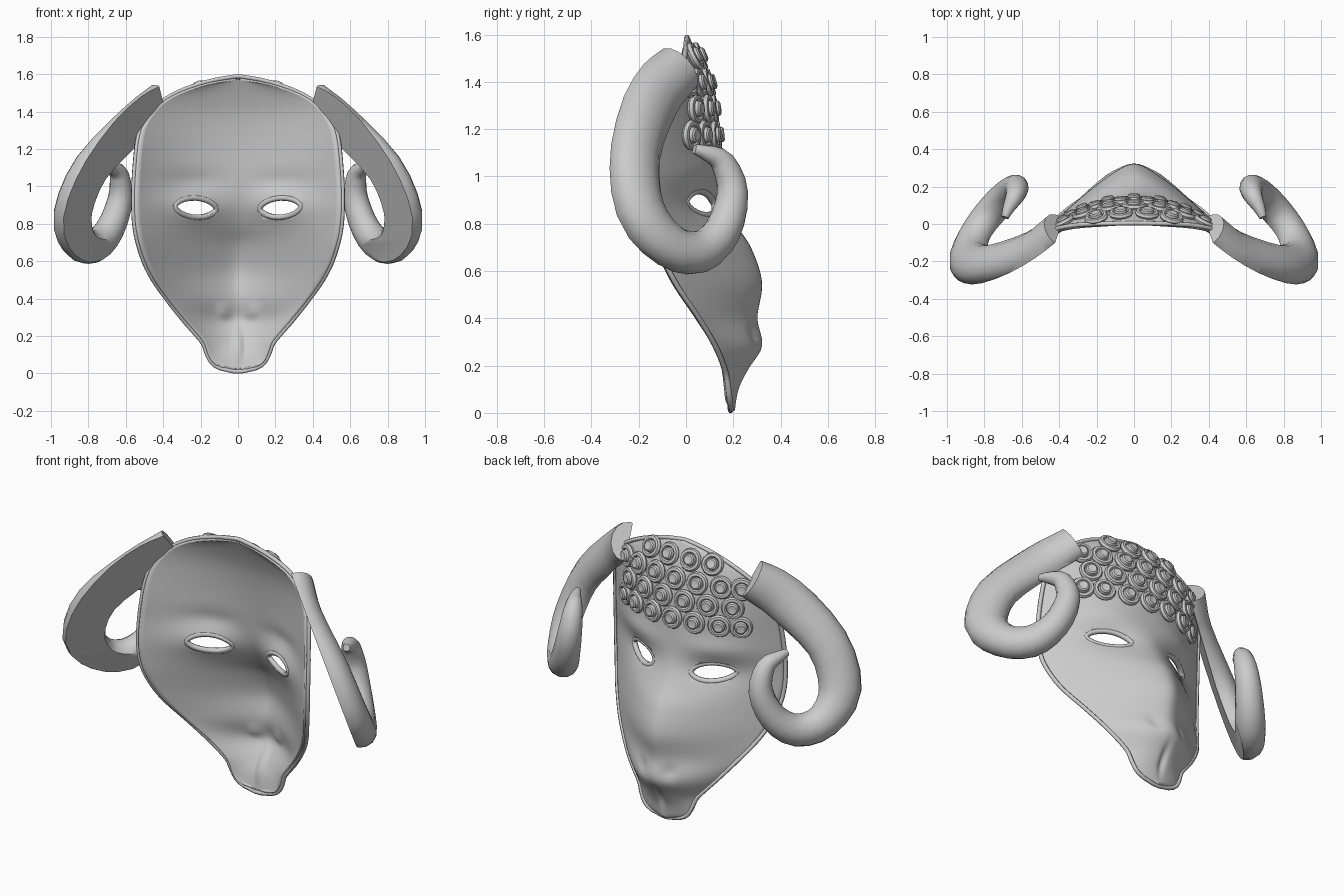
import bpy, bmesh, math
from mathutils import Vector, Matrix

if "Cube" in bpy.data.objects:
    bpy.data.objects.remove(bpy.data.objects["Cube"])


def interp(keys, t):
    """Smooth (hermite) interpolation of rows (t, v0, v1, ...)"""
    t = min(max(t, keys[0][0]), keys[-1][0])
    i = 0
    while i < len(keys) - 2 and t > keys[i + 1][0]:
        i += 1
    n = len(keys)

    def slope(k, c):
        a, b = keys[max(k - 1, 0)], keys[min(k + 1, n - 1)]
        return (b[c] - a[c]) / (b[0] - a[0])
    a, b = keys[i], keys[i + 1]
    h = b[0] - a[0]
    s = (t - a[0]) / h
    return [(2*s**3 - 3*s*s + 1)*a[c] + (s**3 - 2*s*s + s)*h*slope(i, c)
            + (3*s*s - 2*s**3)*b[c] + (s**3 - s*s)*h*slope(i + 1, c)
            for c in range(1, len(a))]


def finish(name, bm, angle=40):
    me = bpy.data.meshes.new(name)
    bm.to_mesh(me)
    bm.free()
    ob = bpy.data.objects.new(name, me)
    bpy.context.collection.objects.link(ob)
    bpy.ops.object.select_all(action='DESELECT')
    ob.select_set(True)
    bpy.context.view_layer.objects.active = ob
    bpy.ops.object.shade_smooth_by_angle(angle=math.radians(angle))
    return ob


def tube(name, pts, radius):
    cu = bpy.data.curves.new(name, 'CURVE')
    cu.dimensions = '3D'
    cu.bevel_depth = radius
    cu.bevel_resolution = 1
    sp = cu.splines.new('POLY')
    sp.points.add(len(pts) - 1)
    for p, co in zip(sp.points, pts):
        p.co = (*co, 1)
    sp.use_cyclic_u = True
    ob = bpy.data.objects.new(name, cu)
    bpy.context.collection.objects.link(ob)
    return ob


# Mask outline: z, half width
WIDTH = [(0.01, .02), (.025, .09), (.05, .135), (.1, .165), (.16, .188), (.2, .22), (.28, .29),
         (.4, .385), (.5, .455), (.6, .505), (.75, .548), (.9, .56), (1.1, .553), (1.3, .525),
         (1.4, .465), (1.46, .4), (1.51, .31), (1.55, .2), (1.575, .1), (1.588, .015)]
# Mask depth: z, rim y, centre y, section exponent
DEPTH = [(0, .19, .205, 2), (.1, .18, .225, 2), (.18, .165, .265, 1.9), (.28, .125, .322, 1.7),
         (.4, .055, .302, 1.35), (.55, -.045, .322, 1.25), (.7, -.115, .275, 1.3),
         (.8, -.135, .21, 1.4), (.9, -.14, .16, 1.5), (1.0, -.135, .14, 1.9), (1.17, -.115, .125, 2.1),
         (1.3, -.085, .11, 2.1), (1.4, -.045, .09, 2.1), (1.5, -.008, .055, 2), (1.59, .005, .015, 2)]


def face_y(x, z):
    w = interp(WIDTH, z)[0]
    rim, front, p = interp(DEPTH, z)
    u = min(abs(x) / w, 1)
    e = .08
    f = 1 - ((u*u + e*e)**(p/2) - e**p) / ((1 + e*e)**(p/2) - e**p)
    y = rim + (front - rim) * f

    def bump(cx, cz, rx, rz, h):
        return h * math.exp(-((abs(x) - cx)/rx)**2 - ((z - cz)/rz)**2)
    y += bump(.24, .89, .12, .07, -.02) + bump(.25, 1.03, .16, .05, .015)
    y += bump(.085, .33, .035, .03, -.016) + bump(0, .15, .02, .07, -.018)
    return y


# Mask shell
ROWS, COLS = 64, 48
z0, z1 = .01, 1.588
zs = [z0 + (z1 - z0) * (.6*i/ROWS + .4*(1 - math.cos(math.pi*i/ROWS))/2) for i in range(ROWS + 1)]
bm = bmesh.new()
grid = []
for z in zs:
    w = interp(WIDTH, z)[0]
    xs = [w * (2*j/COLS - 1) for j in range(COLS + 1)]
    grid.append([bm.verts.new((x, face_y(x, z), z)) for x in xs])
for i in range(ROWS):
    for j in range(COLS):
        bm.faces.new((grid[i][j], grid[i+1][j], grid[i+1][j+1], grid[i][j+1]))
rim_pts = [r[0].co.copy() for r in grid] + [r[-1].co.copy() for r in reversed(grid)]
mask = finish("mask_shell", bm, 50)
sol = mask.modifiers.new("thickness", 'SOLIDIFY')
sol.thickness = .022
sol.offset = -1
bpy.ops.object.modifier_apply(modifier="thickness")
tube("mask_rim", rim_pts, .012)

# Eye openings with raised lids
N = 24
for side in (-1, 1):
    ring = []
    for k in range(N):
        a = 2 * math.pi * k / N
        s = math.sin(a)
        ring.append((side*(.228 + .112*math.cos(a)), .887 + .052*s*abs(s)**.2 + .006*math.cos(a)))
    bm = bmesh.new()
    lo = [bm.verts.new((x, -.4, z)) for x, z in ring]
    hi = [bm.verts.new((x, .5, z)) for x, z in ring]
    bm.faces.new(lo)
    bm.faces.new(hi[::-1])
    for k in range(N):
        m = (k + 1) % N
        bm.faces.new((lo[k], hi[k], hi[m], lo[m]))
    bmesh.ops.recalc_face_normals(bm, faces=bm.faces)
    cutter = finish("eye_cutter", bm)
    cut = mask.modifiers.new("eye", 'BOOLEAN')
    cut.operation = 'DIFFERENCE'
    cut.solver = 'EXACT'
    cut.object = cutter
    bpy.context.view_layer.objects.active = mask
    bpy.ops.object.modifier_apply(modifier="eye")
    bpy.data.objects.remove(cutter)
    tube("eyelid", [(x, face_y(x, z) - .012, z) for x, z in ring], .016)

# Wool curls on the forehead: lathed rosettes laid along the surface
PROFILE = [(.056, -.012), (.065, .008), (.058, .022), (.044, .024), (.036, .014),
           (.032, .032), (.024, .038), (.008, .036)]
CURLS = [(1.505, [.07, .2]), (1.395, [0, .135, .27, .375]),
         (1.285, [.07, .205, .335]), (1.175, [0, .135, .27, .375])]
SEG = 14
bm = bmesh.new()
for cz, row in CURLS:
    for cx in row + [-x for x in row if x > 0]:
        d = .04
        dx = (face_y(cx + d, cz) - face_y(cx - d, cz)) / (2*d)
        dz = (face_y(cx, cz + d) - face_y(cx, cz - d)) / (2*d)
        nrm = Vector((-dx, 1, -dz)).normalized()
        mat = Matrix.Translation((cx, face_y(cx, cz), cz)) @ nrm.to_track_quat('Z', 'Y').to_matrix().to_4x4()
        prev = None
        for r, h in PROFILE:
            loop = [bm.verts.new(mat @ Vector((r*math.cos(2*math.pi*k/SEG),
                                               r*math.sin(2*math.pi*k/SEG), h))) for k in range(SEG)]
            if prev:
                for k in range(SEG):
                    m = (k + 1) % SEG
                    bm.faces.new((prev[k], prev[m], loop[m], loop[k]))
            else:
                bm.faces.new(loop[::-1])
            prev = loop
        bm.faces.new(prev)
finish("wool_curls", bm)

# Horns: tapering spiral tube, sliced flat on the inner back side
# step, x, y, z, radius, depth ratio
HORN = [(0, .41, -.03, 1.455, .11, .8), (1, .545, -.145, 1.33, .128, .75), (2, .78, -.215, 1.1, .118, .75),
        (3, .88, -.195, .86, .118, .8), (4, .855, -.075, .71, .098, .9), (5, .77, .055, .68, .09, .95),
        (6, .685, .155, .77, .078, 1), (7, .63, .197, .93, .067, 1), (8, .635, .155, 1.06, .052, 1),
        (9, .67, .085, 1.1, .033, 1), (10, .69, .035, 1.115, .02, 1)]
plane_n = Vector((-.7, -.66, -.33)).normalized()
bm = bmesh.new()
STEP, SIDES = 3, 14
prev = None
for i in range(10*STEP + 1):
    t = i / STEP
    x, y, z, r, q = interp(HORN, t)
    a, b = interp(HORN, t - .1), interp(HORN, t + .1)
    T = (Vector(b[:3]) - Vector(a[:3])).normalized()
    S = T.cross(plane_n).normalized()
    B = S.cross(T)
    loop = [bm.verts.new(Vector((x, y, z)) + S*r*math.cos(2*math.pi*k/SIDES)
                         + B*r*q*math.sin(2*math.pi*k/SIDES)) for k in range(SIDES)]
    if prev:
        for k in range(SIDES):
            m = (k + 1) % SIDES
            bm.faces.new((prev[k], prev[m], loop[m], loop[k]))
    else:
        bm.faces.new(loop[::-1])
    prev = loop
bm.faces.new(prev)
bmesh.ops.bisect_plane(bm, geom=bm.verts[:] + bm.edges[:] + bm.faces[:],
                       plane_co=(.4, -.055, 1.49), plane_no=plane_n, clear_outer=True)
bmesh.ops.holes_fill(bm, edges=[e for e in bm.edges if e.is_boundary], sides=0)
bmesh.ops.recalc_face_normals(bm, faces=bm.faces)
horn = finish("horns", bm, 35)
horn.modifiers.new("mirror", 'MIRROR')
